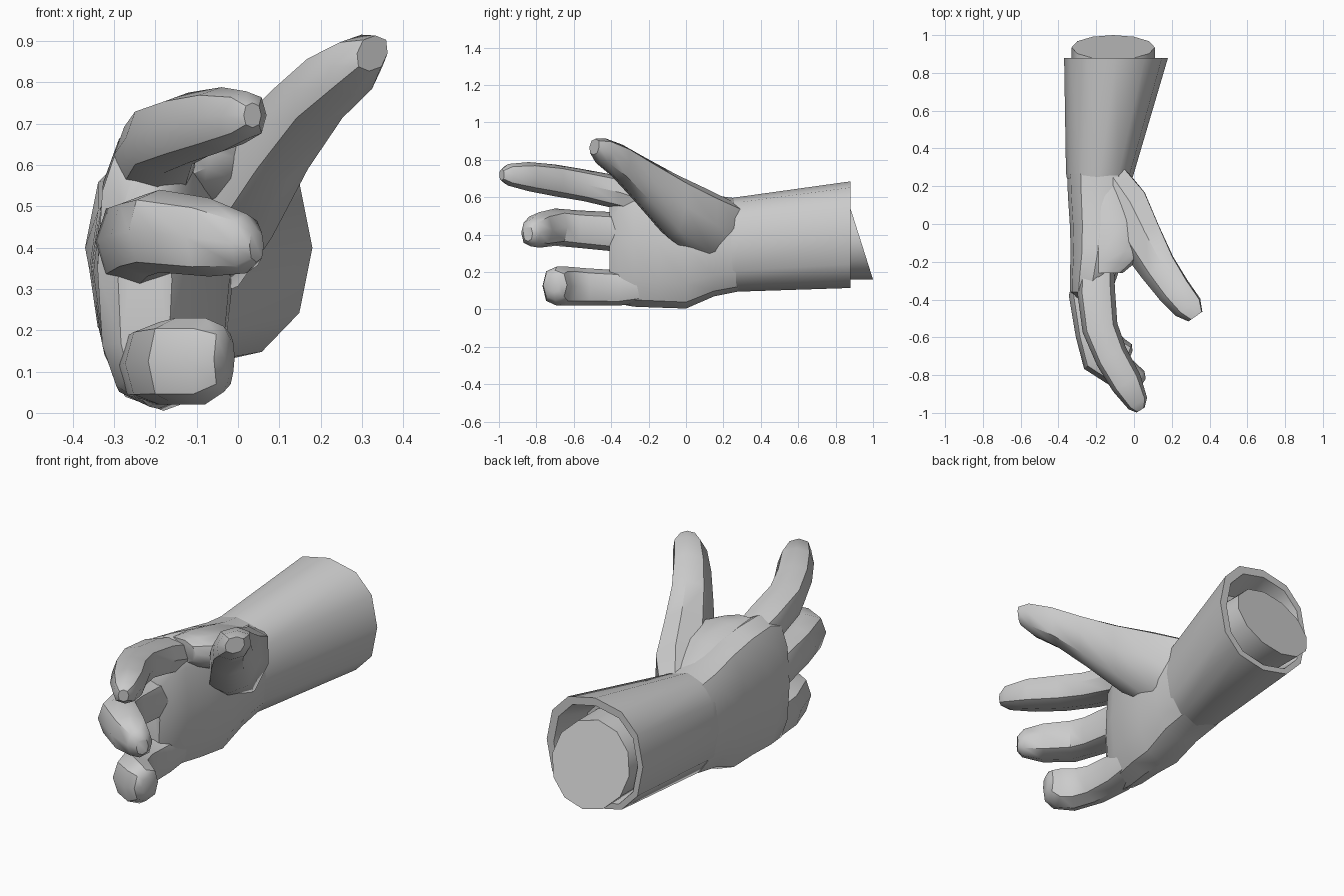
import bpy, bmesh, math
from mathutils import Vector


def power(v, e):
    return math.copysign(abs(v) ** e, v)


def loft(name, sections, sides=12, box=0.82, shear=0.0):
    """Skin upright rings (x, y, z, yaw, half width, half height)."""
    bm = bmesh.new()
    rings = []
    for x, y, z, yaw, rw, rh in sections:
        a = math.radians(yaw)
        across = Vector((math.cos(a), math.sin(a), 0))
        ring = []
        for i in range(sides):
            t = 2 * math.pi * i / sides
            dz = rh * power(math.sin(t), box)
            p = Vector((x, y, z + dz)) + across * (rw * power(math.cos(t), box) + shear * dz)
            ring.append(bm.verts.new(p))
        rings.append(ring)
    for r, s in zip(rings, rings[1:]):
        for i in range(sides):
            j = (i + 1) % sides
            bm.faces.new((r[i], r[j], s[j], s[i]))
    bm.faces.new(rings[0])
    bm.faces.new(rings[-1])
    return finish(name, bm)


def finish(name, bm):
    bmesh.ops.recalc_face_normals(bm, faces=bm.faces[:])
    me = bpy.data.meshes.new(name)
    bm.to_mesh(me)
    bm.free()
    ob = bpy.data.objects.new(name, me)
    bpy.context.collection.objects.link(ob)
    bpy.ops.object.select_all(action='DESELECT')
    ob.select_set(True)
    bpy.context.view_layer.objects.active = ob
    bpy.ops.object.shade_smooth_by_angle(angle=math.radians(40))
    return ob


def slab(y, x0, x1, z0, z1):
    return ((x0 + x1) / 2, y, (z0 + z1) / 2, 0, (x1 - x0) / 2, (z1 - z0) / 2)


# palm and back of the hand
loft("palm", [
    slab(0.30, -0.355, -0.01, 0.10, 0.59),
    slab(0.15, -0.35, -0.01, 0.07, 0.61),
    slab(0.00, -0.34, -0.02, 0.005, 0.65),
    slab(-0.15, -0.335, -0.05, 0.01, 0.68),
    slab(-0.28, -0.34, -0.09, 0.015, 0.70),
    slab(-0.36, -0.34, -0.12, 0.03, 0.67),
    slab(-0.41, -0.29, -0.16, 0.06, 0.58)], box=0.78)

# skin between thumb and index finger
loft("thumb_web", [
    slab(0.22, -0.28, -0.03, 0.42, 0.58),
    slab(0.02, -0.27, 0.06, 0.46, 0.655),
    slab(-0.14, -0.26, 0.06, 0.51, 0.695),
    slab(-0.21, -0.25, 0.00, 0.54, 0.695),
    slab(-0.26, -0.25, -0.06, 0.57, 0.69)], sides=10, box=0.9)

# flared cuff with a rim and a recess at the back
loft("cuff", [
    slab(0.24, -0.355, -0.01, 0.10, 0.595),
    slab(0.27, -0.36, 0.00, 0.095, 0.60),
    slab(0.88, -0.37, 0.18, 0.115, 0.685),
    slab(0.88, -0.34, 0.14, 0.145, 0.645),
    slab(0.72, -0.31, 0.08, 0.18, 0.60)], box=0.85)

# slanted forearm end inside the cuff
bm = bmesh.new()
rear, inner = [], []
for i in range(12):
    t = 2 * math.pi * i / 12
    x, z = -0.11 + 0.22 * math.cos(t), 0.365 + 0.205 * math.sin(t)
    rear.append(bm.verts.new((x, 0.935 - 0.065 * math.sin(t), z)))
    inner.append(bm.verts.new((x, 0.72, z)))
for i in range(12):
    j = (i + 1) % 12
    bm.faces.new((rear[i], rear[j], inner[j], inner[i]))
bm.faces.new(rear)
bm.faces.new(inner)
finish("forearm_end", bm)

# thumb, wide at the base and rising outwards
loft("thumb", [
    (-0.15, 0.25, 0.43, 25, 0.11, 0.14),
    (-0.06, 0.10, 0.45, 30, 0.135, 0.19),
    (0.03, -0.07, 0.55, 35, 0.12, 0.17),
    (0.125, -0.23, 0.685, 35, 0.10, 0.125),
    (0.21, -0.35, 0.785, 35, 0.09, 0.095),
    (0.285, -0.44, 0.84, 35, 0.08, 0.075),
    (0.325, -0.49, 0.87, 35, 0.045, 0.043)], sides=8, shear=0.22)

# three fingers curling towards +x
fingers = {
    "index_finger": [
        (-0.20, -0.15, 0.56, 0, 0.09, 0.09),
        (-0.20, -0.36, 0.625, 5, 0.10, 0.09),
        (-0.18, -0.55, 0.665, 15, 0.095, 0.085),
        (-0.12, -0.70, 0.69, 32, 0.09, 0.085),
        (-0.04, -0.84, 0.71, 32, 0.085, 0.078),
        (0.02, -0.95, 0.72, 32, 0.058, 0.058),
        (0.035, -0.985, 0.72, 32, 0.025, 0.03)],
    "middle_finger": [
        (-0.22, -0.20, 0.41, 0, 0.08, 0.10),
        (-0.24, -0.38, 0.415, 0, 0.105, 0.105),
        (-0.22, -0.58, 0.43, 12, 0.09, 0.10),
        (-0.19, -0.70, 0.44, 42, 0.10, 0.10),
        (-0.07, -0.785, 0.425, 52, 0.09, 0.095),
        (0.02, -0.83, 0.41, 55, 0.062, 0.072),
        (0.045, -0.845, 0.405, 55, 0.03, 0.04)],
    "little_finger": [
        (-0.19, -0.15, 0.14, 0, 0.08, 0.09),
        (-0.20, -0.36, 0.115, 0, 0.09, 0.095),
        (-0.19, -0.53, 0.12, 12, 0.085, 0.10),
        (-0.15, -0.645, 0.125, 45, 0.095, 0.105),
        (-0.08, -0.69, 0.125, 65, 0.085, 0.105),
        (-0.035, -0.70, 0.13, 70, 0.068, 0.08),
        (-0.02, -0.705, 0.135, 70, 0.035, 0.045)],
}
for name, path in fingers.items():
    loft(name, path, sides=8)
